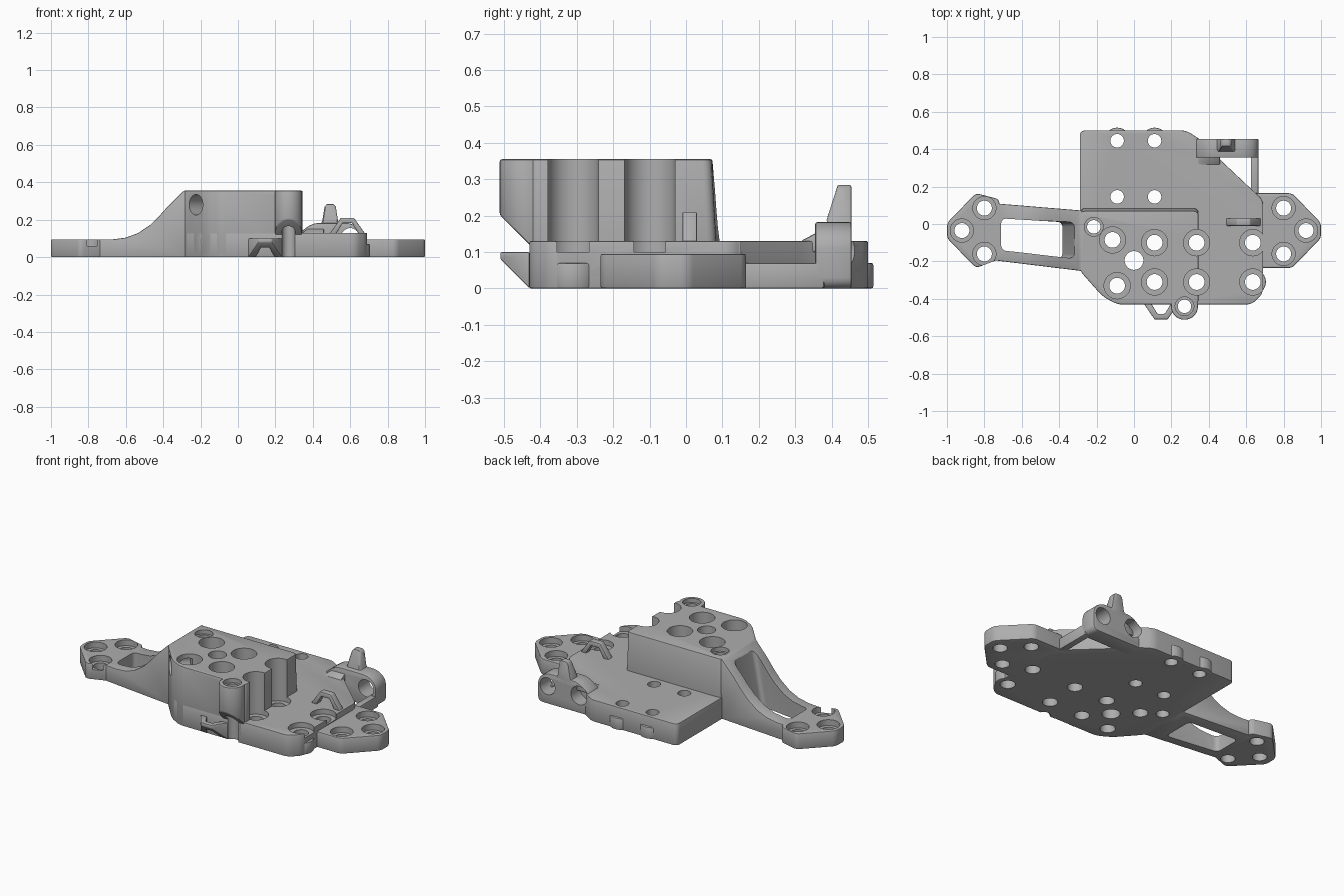
import bpy
import bmesh
import math
from mathutils import Vector

default_cube = bpy.data.objects.get("Cube")
if default_cube:
    bpy.data.objects.remove(default_cube, do_unlink=True)

GREY = (0.42, 0.42, 0.42, 1.0)
metal = bpy.data.materials.new("plain grey")
metal.use_nodes = True
metal.diffuse_color = GREY
metal.node_tree.nodes["Principled BSDF"].inputs["Base Color"].default_value = GREY

parts = []


def make_object(name, bm):
    bmesh.ops.recalc_face_normals(bm, faces=bm.faces)
    mesh = bpy.data.meshes.new(name)
    bm.to_mesh(mesh)
    bm.free()
    obj = bpy.data.objects.new(name, mesh)
    bpy.context.collection.objects.link(obj)
    mesh.materials.append(metal)
    return obj


def apply_modifiers(obj):
    bpy.context.view_layer.objects.active = obj
    for modifier in list(obj.modifiers):
        bpy.ops.object.modifier_apply(modifier=modifier.name)


def soften(obj, width):
    bevel = obj.modifiers.new("soft edges", "BEVEL")
    bevel.width = width
    bevel.segments = 2
    bevel.limit_method = "ANGLE"
    bevel.angle_limit = math.radians(40)
    apply_modifiers(obj)


def prism(name, outline, low, high, axis="z", corner=0.0, soft=0.006, reshape=None):
    """Extrude an outline along z, or an x-z outline along y."""
    bm = bmesh.new()

    def place(a, b, depth):
        return (a, b, depth) if axis == "z" else (a, depth, b)

    cap = bm.faces.new([bm.verts.new(place(a, b, low)) for a, b in outline])
    extruded = bmesh.ops.extrude_face_region(bm, geom=[cap])["geom"]
    step = Vector(place(0, 0, high - low))
    for vert in [g for g in extruded if isinstance(g, bmesh.types.BMVert)]:
        vert.co += step
    if corner:
        k = 2 if axis == "z" else 1
        walls = [e for e in bm.edges if abs(e.verts[0].co[k] - e.verts[1].co[k]) > 0.01]
        bmesh.ops.bevel(bm, geom=walls, offset=corner, segments=4, profile=0.5,
                        affect="EDGES", clamp_overlap=True)
    if reshape:
        for vert in bm.verts:
            reshape(vert.co)
    obj = make_object(name, bm)
    if soft:
        soften(obj, soft)
        parts.append(obj)
    return obj


def circle(x, y, radius, count=40):
    turn = math.tau / count
    return [(x + radius * math.cos(i * turn), y + radius * math.sin(i * turn)) for i in range(count)]


def cut(obj, cutter):
    modifier = obj.modifiers.new("cut", "BOOLEAN")
    modifier.operation = "DIFFERENCE"
    modifier.solver = "EXACT"
    modifier.object = cutter
    apply_modifiers(obj)


def merge(objects):
    bpy.ops.object.select_all(action="DESELECT")
    for obj in objects:
        obj.select_set(True)
    bpy.context.view_layer.objects.active = objects[0]
    bpy.ops.object.join()
    return objects[0]


# Main floor plate
prism("floor_plate", [(-0.29, -0.25), (-0.17, -0.385), (-0.09, -0.43), (0.63, -0.43),
                      (0.69, -0.37), (0.69, 0.13), (0.65, 0.165), (0.47, 0.335),
                      (0.4, 0.42), (0.28, 0.5), (-0.29, 0.5), (-0.29, 0.07)],
      0, 0.13, corner=0.03)


# Tall block with a drafted back wall
def draft_back(co):
    if co.y > 0 and co.z < 0.2:
        co.y += 0.02


prism("tall_block", [(-0.29, -0.25), (-0.17, -0.385), (-0.09, -0.43), (0.345, -0.43),
                     (0.345, 0.07), (-0.29, 0.07)],
      0.01, 0.355, corner=0.025, reshape=draft_back)


# Front screw boss with a slanted underside
def slant_boss(co):
    if co.z < 0.3:
        co.z = -0.31 - co.y


prism("front_boss", circle(0.27, -0.44, 0.072), 0.1, 0.355, reshape=slant_boss)

# Hexagonal mounting wings at both ends
wing = [(0.6, 0.165), (0.845, 0.165), (1, 0.005), (1, -0.075), (0.845, -0.235), (0.6, -0.235)]
prism("left_wing", wing, 0, 0.095, corner=0.02)
prism("right_wing", [(min(-x, -0.71), y) if x > 0.7 else (-0.72, y * 0.8) for x, y in wing],
      0, 0.095, corner=0.02)


# Curved ramp falling to the wing, flared toward the block
def flare(co):
    t = (co.x + 0.74) / 0.45
    co.y = 0.11 - 0.037 * t if co.y > 0 else -0.195 - 0.055 * t


ramp = prism("ramp_arm", [(-0.28, 0.355), (-0.29, 0.355), (-0.375, 0.272), (-0.42, 0.221),
                          (-0.47, 0.172), (-0.535, 0.128), (-0.6, 0.104), (-0.67, 0.095),
                          (-0.75, 0.095), (-0.75, 0), (-0.28, 0)],
             -1, 1, axis="y", reshape=flare)


def lean(co):
    if co.z > 0.2 and co.x > -0.5:
        co.x += 0.075


window = prism("window_cutter", [(-0.71, 0.03), (-0.71, -0.14), (-0.385, -0.185), (-0.385, 0.01)],
               -0.01, 0.37, corner=0.025, soft=0, reshape=lean)

# Rear bracket, spike and thin side link
bracket = prism("rear_bracket", [(0.32, 0), (0.32, 0.125), (0.4, 0.182), (0.61, 0.182),
                                 (0.665, 0.14), (0.665, 0)], 0.355, 0.455, axis="y", corner=0.03)


def thin_spike(co):
    if co.y < 0.43 and co.z > 0.2:
        co.y += 0.025


prism("spike", [(0.43, 0.16), (0.45, 0.19), (0.463, 0.27), (0.475, 0.284), (0.51, 0.284),
                (0.523, 0.27), (0.535, 0.19), (0.555, 0.16)], 0.39, 0.455, axis="y",
      reshape=thin_spike)
prism("side_link", [(0.625, 0.14), (0.665, 0.14), (0.665, 0.38), (0.625, 0.38)], 0, 0.07)


def slope_down(co):
    if co.y < 0.34:
        co.z = min(co.z, 0.13)


prism("bracket_foot", [(0.34, 0.1), (0.34, 0.13), (0.4, 0.175), (0.46, 0.175), (0.46, 0.1)],
      0.315, 0.4, axis="y", reshape=slope_down)

# Low lips around the outer screw holes
for label, x, y in (("rear_left", 0.11, 0.445), ("rear_right", -0.09, 0.445), ("side", 0.635, -0.31)):
    prism(label + "_lip", circle(x, y, 0.07), 0, 0.07)

# Upright cable arch and the sloping front cable loop
prism("cable_arch", [(0.49, 0.125), (0.55, 0.21), (0.62, 0.21), (0.68, 0.125), (0.645, 0.125),
                     (0.61, 0.182), (0.56, 0.182), (0.525, 0.125)], -0.01, 0.03, axis="y", soft=0.004)


def slant_loop(co):
    if co.z < 0.05:
        co.z = max(0, -0.43 - co.y)


prism("front_cable_loop", [(0.055, -0.43), (0.11, -0.51), (0.18, -0.51), (0.235, -0.43),
                           (0.195, -0.43), (0.165, -0.48), (0.125, -0.48), (0.095, -0.43)],
      0, 0.1, soft=0.004, reshape=slant_loop)

# Screw holes: centre points grouped by shaft radius, head radius and head floor
hole_groups = [
    (0.04, 0.062, 0.06, [(s * x, y) for s in (-1, 1)
                         for x, y in ((0.8, 0.085), (0.92, -0.035), (0.8, -0.16))]),
    (0.042, 0.07, 0.1, [(x, y) for x in (0.11, 0.335, 0.635) for y in (-0.1, -0.31)]
     + [(-0.115, -0.085), (-0.09, -0.33)]),
    (0.036, 0.05, 0.33, [(-0.215, -0.015), (0.27, -0.44)]),
    (0.036, 0, 0, [(x, y) for x in (-0.09, 0.11) for y in (0.145, 0.445)]),
    (0.05, 0, 0, [(0, -0.195)]),
]
shafts, heads = [], []
for shaft, head, floor, centres in hole_groups:
    for x, y in centres:
        shafts.append(prism("shaft_cutter", circle(x, y, shaft), -0.1, 0.5, soft=0))
        if head:
            heads.append(prism("head_cutter", circle(x, y, head), floor, 0.6, soft=0))
cutters = [merge(shafts), merge(heads)]
for part in parts:
    if part.name not in ("spike", "cable_arch", "front_cable_loop", "side_link"):
        for cutter in cutters:
            cut(part, cutter)

# Ramp window, bracket bores and the angled bore in the block
cut(ramp, window)
bore_right = prism("bore_cutter", circle(0.39, 0.105, 0.055), 0.37, 0.6, axis="y", soft=0)
bore_left = prism("bore_cutter", circle(0.6, 0.105, 0.05), 0.2, 0.6, axis="y", soft=0)
angled_bore = prism("bore_cutter", circle(0, 0, 0.055), -0.1, 0.12, axis="y", soft=0)
angled_bore.location = (-0.225, -0.325, 0.28)
angled_bore.rotation_euler.z = -math.radians(48)
bpy.context.view_layer.update()
for part in parts:
    if part.name in ("rear_bracket", "floor_plate"):
        cut(part, bore_right)
    if part.name == "rear_bracket":
        cut(part, bore_left)
    if part.name == "tall_block":
        cut(part, angled_bore)
for helper in cutters + [window, bore_right, bore_left, angled_bore]:
    bpy.data.objects.remove(helper, do_unlink=True)

# Smooth the round walls while keeping crisp edges
bpy.ops.object.select_all(action="DESELECT")
for part in parts:
    part.select_set(True)
bpy.context.view_layer.objects.active = parts[0]
bpy.ops.object.shade_smooth_by_angle(angle=math.radians(30))
